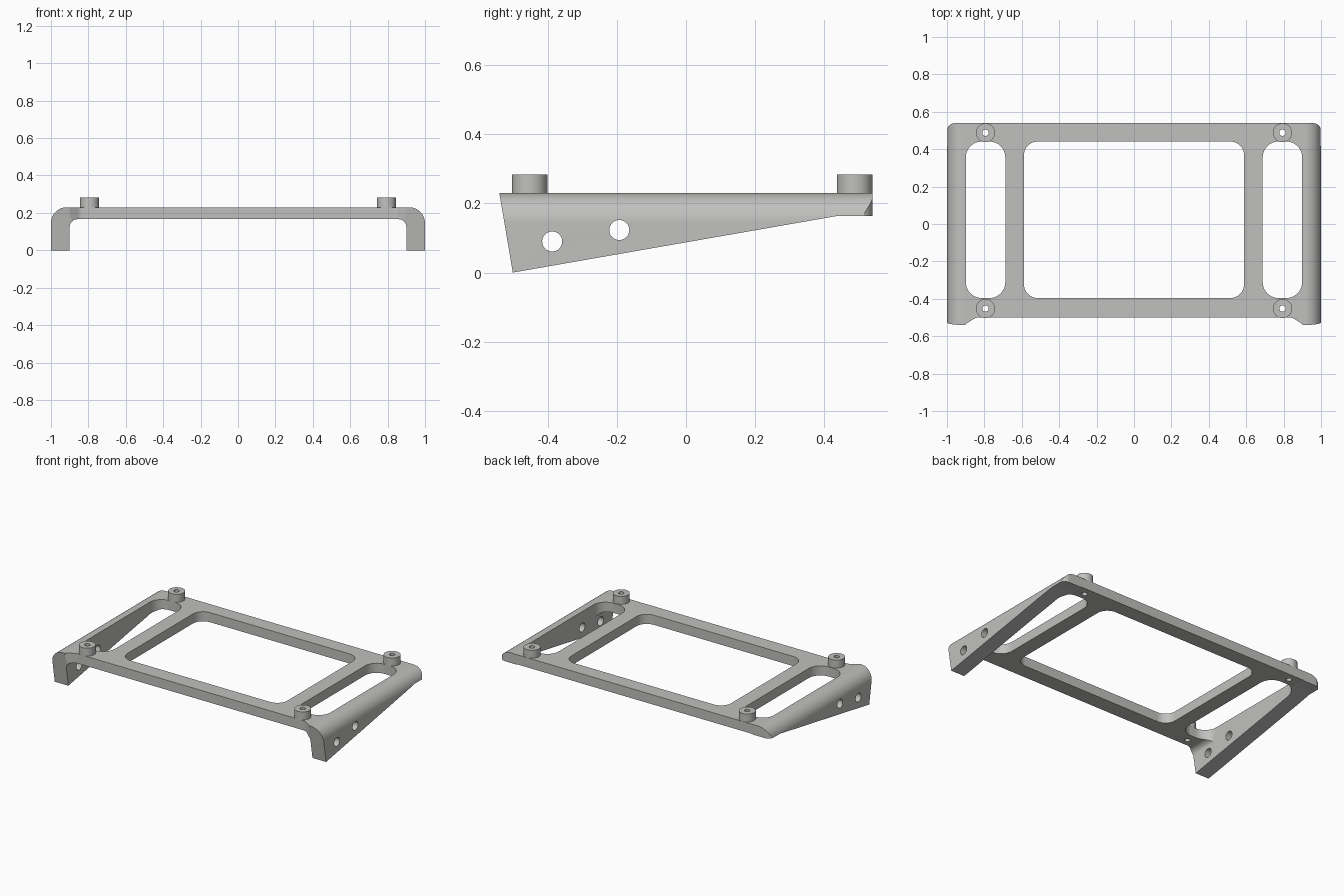
import bpy, bmesh, math
from mathutils import Matrix, Vector

cube = bpy.data.objects.get("Cube")
if cube:
    bpy.data.objects.remove(cube, do_unlink=True)

grey = bpy.data.materials.new("light grey")
grey.use_nodes = True
COLOUR = (0.53, 0.53, 0.52, 1)
grey.diffuse_color = COLOUR
grey.node_tree.nodes["Principled BSDF"].inputs["Base Color"].default_value = COLOUR

# Axis maps: (u, v, depth) -> (x, y, z)
PLACE = {
    "x": lambda u, v, d: (d, u, v),
    "y": lambda u, v, d: (u, d, v),
    "z": lambda u, v, d: (u, v, d),
}


def rounded(points, seg=10):
    """Outline from (u, v, radius) corners, each filleted with an arc."""
    out = []
    n = len(points)
    for i, (u, v, r) in enumerate(points):
        p = Vector((u, v))
        if r == 0:
            out.append(p)
            continue
        a = (Vector(points[i - 1][:2]) - p).normalized()
        b = (Vector(points[(i + 1) % n][:2]) - p).normalized()
        half = a.angle(b) / 2
        centre = p + (a + b).normalized() * (r / math.sin(half))
        start = p + a * (r / math.tan(half)) - centre
        end = p + b * (r / math.tan(half)) - centre
        sweep = math.atan2(start.x * end.y - start.y * end.x, start.dot(end))
        for k in range(seg + 1):
            out.append(centre + Matrix.Rotation(sweep * k / seg, 2) @ start)
    return out


def circle(u, v, r, n=32):
    return [Vector((u + r * math.cos(2 * math.pi * k / n),
                    v + r * math.sin(2 * math.pi * k / n))) for k in range(n)]


def mirrored(half):
    """Closed outline from its +u half."""
    return half + [(-u, v, r) for u, v, r in reversed(half)]


def prism(name, outline, axis, d0, d1):
    """Extrude an outline along an axis between two depths."""
    bm = bmesh.new()
    verts = [bm.verts.new(PLACE[axis](p.x, p.y, d0)) for p in outline]
    face = bm.faces.new(verts)
    top = bmesh.ops.extrude_face_region(bm, geom=[face])
    shift = Vector(PLACE[axis](0, 0, d1 - d0))
    bmesh.ops.translate(bm, vec=shift,
                        verts=[g for g in top["geom"] if isinstance(g, bmesh.types.BMVert)])
    bmesh.ops.recalc_face_normals(bm, faces=bm.faces[:])
    mesh = bpy.data.meshes.new(name)
    bm.to_mesh(mesh)
    bm.free()
    mesh.materials.append(grey)
    obj = bpy.data.objects.new(name, mesh)
    bpy.context.collection.objects.link(obj)
    return obj


def activate(obj):
    bpy.ops.object.select_all(action="DESELECT")
    obj.select_set(True)
    bpy.context.view_layer.objects.active = obj


def combine(obj, cutter, operation):
    """Apply a boolean and remove the cutter."""
    cutter.hide_render = True
    mod = obj.modifiers.new("cut", "BOOLEAN")
    mod.object, mod.operation, mod.solver = cutter, operation, "EXACT"
    activate(obj)
    bpy.ops.object.modifier_apply(modifier=mod.name)
    bpy.data.objects.remove(cutter, do_unlink=True)


def finish(obj):
    """Smooth the arcs while keeping flat faces flat."""
    activate(obj)
    bpy.ops.object.shade_smooth_by_angle(angle=math.radians(30))
    mod = obj.modifiers.new("normals", "WEIGHTED_NORMAL")
    mod.keep_sharp = True
    bpy.ops.object.modifier_apply(modifier=mod.name)


TOP, UNDER, POST_TOP = 0.23, 0.166, 0.283
POSTS = [(sx * 0.794, y) for sx in (-1, 1) for y in (-0.452, 0.488)]

# Frame: channel section with rounded shoulders
section = mirrored([(0.9, UNDER, 0.042), (0.9, -0.05, 0), (1, -0.05, 0), (1, TOP, 0.085)])
frame = prism("frame", rounded(section, 14), "y", -0.7, 0.7)

# Wedge silhouette of the side cheeks
wedge = [(-0.545, 0.26, 0), (-0.501, 0, 0), (0.433, 0.163, 0), (0.7, 0.163, 0), (0.7, 0.26, 0)]
combine(frame, prism("wedge_cutter", rounded(wedge), "x", -1.2, 1.2), "INTERSECT")

# Plan outline: rounded rear corners, front edge set back between the cheeks
plan = mirrored([(0.845, -0.5, 0.05), (0.9, -0.535, 0), (0.9, -0.7, 0),
                 (1.001, -0.7, 0), (1.001, 0.54, 0.045)])
combine(frame, prism("plan_cutter", rounded(plan), "z", -0.2, 0.5), "INTERSECT")

# Large window and the two side slots
for name, x0, x1, r in (("window", -0.589, 0.589, 0.075),
                        ("right_slot", -0.899, -0.688, 0.085),
                        ("left_slot", 0.688, 0.899, 0.085)):
    opening = [(x0, -0.396, r), (x1, -0.396, r), (x1, 0.441, r), (x0, 0.441, r)]
    combine(frame, prism(name + "_cutter", rounded(opening), "z", -0.2, 0.5), "DIFFERENCE")

# Screw holes through both cheeks
for y, z in ((-0.387, 0.09), (-0.193, 0.123)):
    combine(frame, prism("cheek_hole_cutter", circle(y, z, 0.029), "x", -1.2, 1.2), "DIFFERENCE")

# Screw holes through the plate
for x, y in POSTS:
    combine(frame, prism("plate_hole_cutter", circle(x, y, 0.017), "z", 0, 0.5), "DIFFERENCE")
finish(frame)

# Hollow standoff posts
for x, y in POSTS:
    name = ("back" if y > 0 else "front") + ("_left" if x > 0 else "_right") + "_post"
    post = prism(name, circle(x, y, 0.051, 48), "z", TOP - 0.003, POST_TOP)
    combine(post, prism("post_hole_cutter", circle(x, y, 0.017), "z", 0, 0.5), "DIFFERENCE")
    finish(post)
